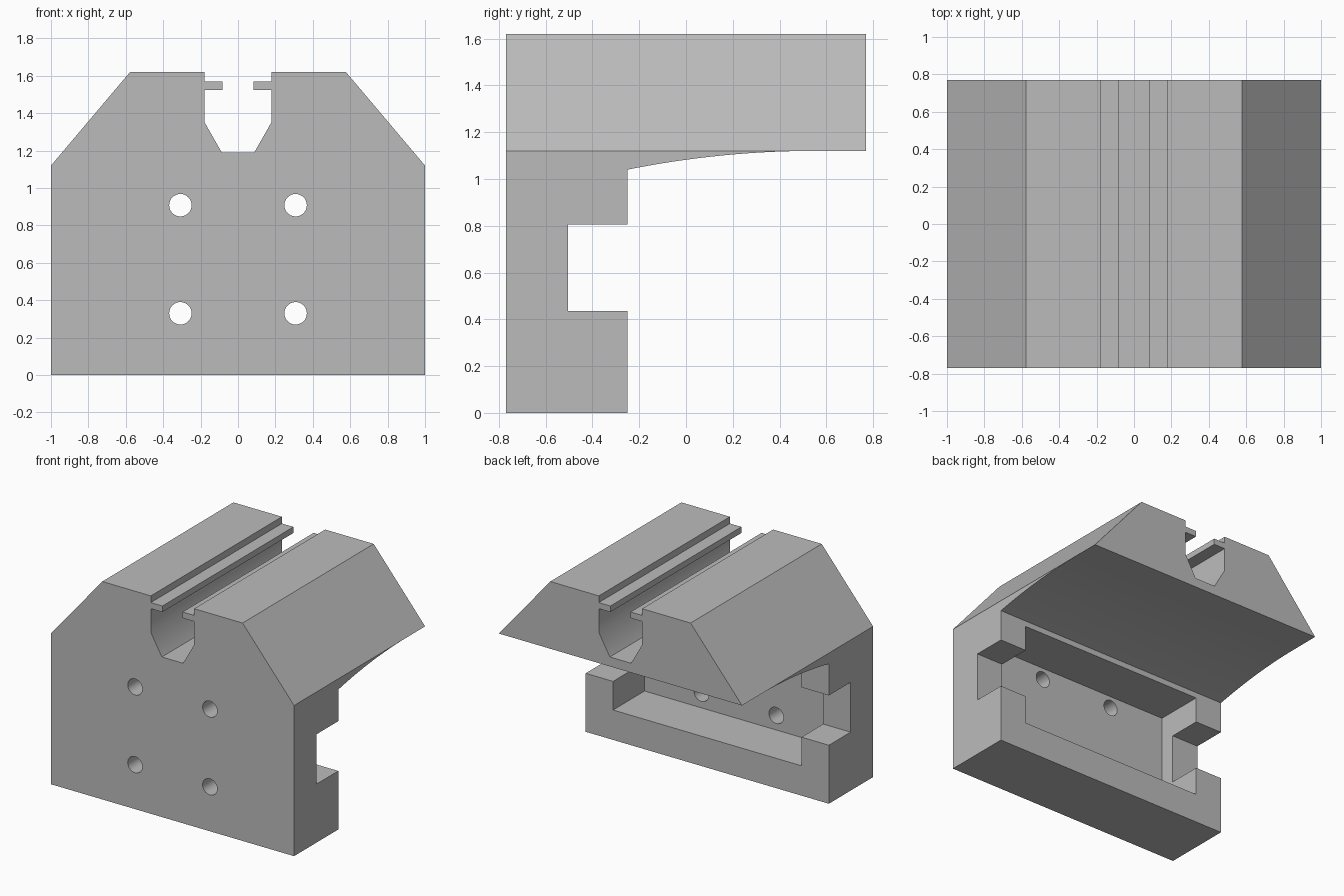
import bpy, bmesh, math
from mathutils import Vector

default_cube = bpy.data.objects.get("Cube")
if default_cube:
    bpy.data.objects.remove(default_cube, do_unlink=True)

grey = bpy.data.materials.new("plain grey")
grey.use_nodes = True
colour = (0.5, 0.5, 0.5, 1)
grey.diffuse_color = colour
grey.node_tree.nodes["Principled BSDF"].inputs["Base Color"].default_value = colour


def prism(name, points, sweep):
    """Sweep a closed 3D outline along a vector into a solid."""
    bm = bmesh.new()
    face = bm.faces.new([bm.verts.new(p) for p in points])
    swept = bmesh.ops.extrude_face_region(bm, geom=[face])["geom"]
    bmesh.ops.translate(bm, vec=Vector(sweep),
                        verts=[g for g in swept if isinstance(g, bmesh.types.BMVert)])
    bmesh.ops.recalc_face_normals(bm, faces=bm.faces)
    mesh = bpy.data.meshes.new(name)
    bm.to_mesh(mesh)
    bm.free()
    mesh.materials.append(grey)
    obj = bpy.data.objects.new(name, mesh)
    bpy.context.collection.objects.link(obj)
    return obj


def box(name, half_width, y0, y1, z0, z1):
    outline = [(-half_width, y0, z0), (-half_width, y1, z0),
               (-half_width, y1, z1), (-half_width, y0, z1)]
    return prism(name, outline, (2 * half_width, 0, 0))


def cut(target, cutter):
    cutter.hide_render = True
    mod = target.modifiers.new("cut", "BOOLEAN")
    mod.operation = "DIFFERENCE"
    mod.solver = "EXACT"
    mod.object = cutter
    bpy.ops.object.select_all(action="DESELECT")
    target.select_set(True)
    bpy.context.view_layer.objects.active = target
    bpy.ops.object.modifier_apply(modifier=mod.name)
    bpy.data.objects.remove(cutter, do_unlink=True)


# Block with chamfered shoulders and a lipped groove along the top
DEPTH = 0.77
PLATE_BACK = -0.25
half = [(1, 0), (1, 1.12), (0.577, 1.62), (0.178, 1.62), (0.178, 1.57),
        (0.083, 1.57), (0.083, 1.525), (0.178, 1.525), (0.178, 1.35), (0.087, 1.19)]
outline = half + [(-x, z) for x, z in reversed(half)]
bracket = prism("bracket_body", [(x, -DEPTH, z) for x, z in outline], (0, 2 * DEPTH, 0))

# Space under the overhang, with a curved underside
CURVE_END, STEPS = 0.55, 16
under = [(PLATE_BACK, -0.1), (1, -0.1), (1, 1.12)]
for i in range(STEPS + 1):
    t = i / STEPS
    under.append((CURVE_END + t * (PLATE_BACK - CURVE_END), 1.12 - 0.08 * t * t))
cut(bracket, prism("overhang_cutter", [(-1.2, y, z) for y, z in under], (2.4, 0, 0)))

# Rear pocket and the cross slot through both sides
cut(bracket, box("pocket_cutter", 0.775, -0.62, 0, 0.222, 0.997))
cut(bracket, box("slot_cutter", 1.2, -0.505, 0, 0.435, 0.805))

# Four bolt holes
for x in (-0.308, 0.308):
    for z in (0.33, 0.908):
        ring = [(x + 0.06 * math.cos(a), -1, z + 0.06 * math.sin(a))
                for a in (math.tau * i / 32 for i in range(32))]
        cut(bracket, prism("hole_cutter", ring, (0, 0.7, 0)))

bpy.ops.object.shade_smooth_by_angle(angle=math.radians(30))
